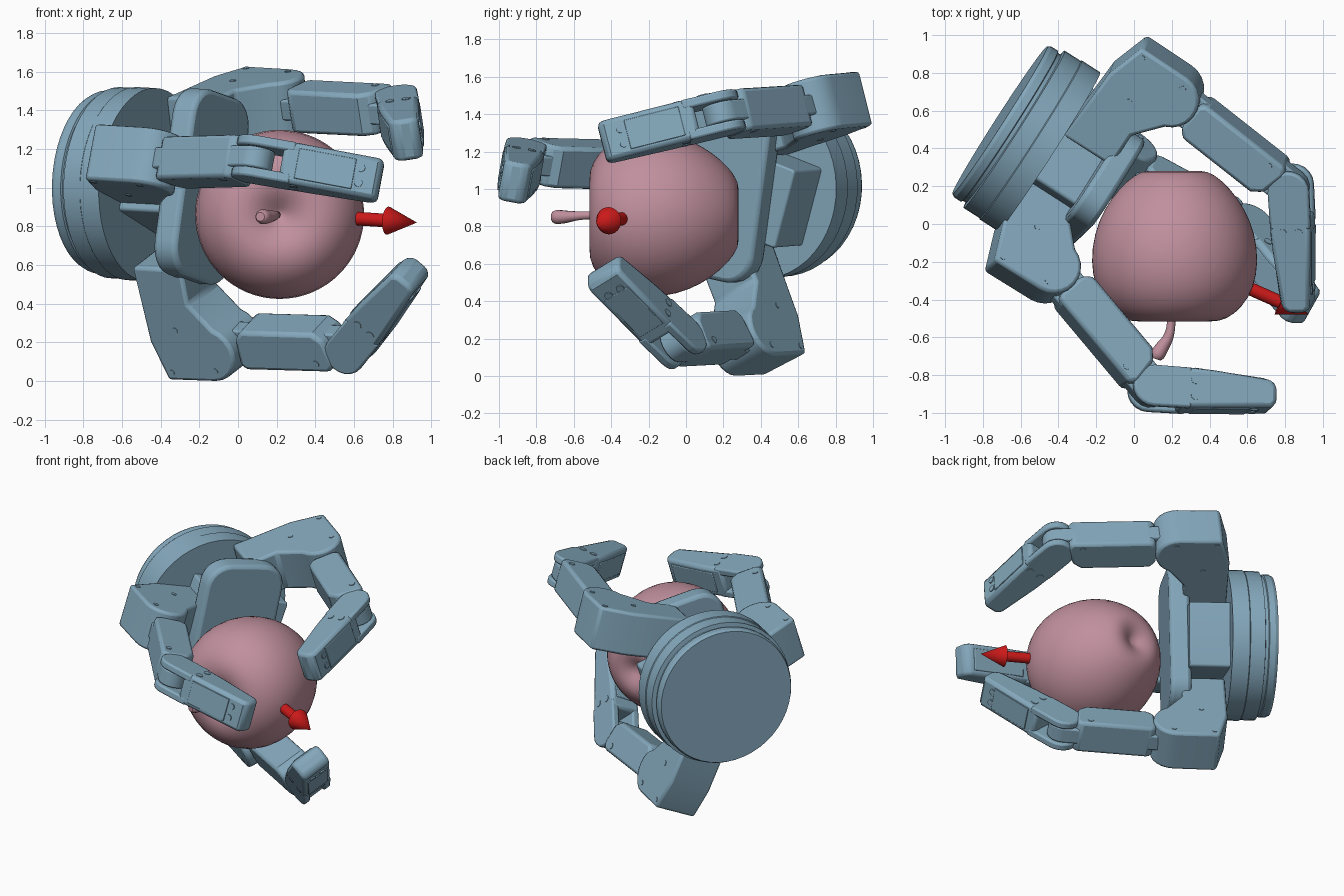
import bpy, bmesh
from math import sin, cos, pi, radians
from mathutils import Vector, Matrix

if "Cube" in bpy.data.objects:
    bpy.data.objects.remove(bpy.data.objects["Cube"])

V = Vector


def material(name, rgb):
    m = bpy.data.materials.new(name)
    m.diffuse_color = (*rgb, 1)
    m.use_nodes = True
    m.node_tree.nodes["Principled BSDF"].inputs["Base Color"].default_value = m.diffuse_color
    return m


BLUE = material("steel_blue", (0.23, 0.39, 0.50))
PINK = material("fruit_pink", (0.53, 0.28, 0.34))
RED = material("arrow_red", (0.6, 0.01, 0.01))


def finish(bm, name, mat, bevel=0.0, angle=35):
    bmesh.ops.recalc_face_normals(bm, faces=bm.faces)
    me = bpy.data.meshes.new(name)
    bm.to_mesh(me)
    bm.free()
    ob = bpy.data.objects.new(name, me)
    bpy.context.collection.objects.link(ob)
    me.materials.append(mat)
    if bevel:
        b = ob.modifiers.new("bevel", 'BEVEL')
        b.width, b.segments, b.limit_method, b.angle_limit = bevel, 2, 'ANGLE', radians(40)
    bpy.ops.object.select_all(action='DESELECT')
    ob.select_set(True)
    bpy.context.view_layer.objects.active = ob
    bpy.ops.object.shade_smooth_by_angle(angle=radians(angle))
    return ob


def prism(name, pts, origin, X, Y, lo, hi, bevel=0.02, mat=BLUE):
    """Extrude a 2D profile in the X/Y plane along X cross Y from lo to hi."""
    Z = X.cross(Y).normalized()
    bm = bmesh.new()
    rings = [[bm.verts.new(origin + X * p + Y * q + Z * k) for p, q in pts] for k in (lo, hi)]
    n = len(pts)
    bm.faces.new(rings[0])
    bm.faces.new(rings[1])
    for i in range(n):
        j = (i + 1) % n
        bm.faces.new((rings[0][i], rings[0][j], rings[1][j], rings[1][i]))
    return finish(bm, name, mat, bevel)


def lathe(name, prof, origin, axis, n, mat, angle=35):
    """Revolve (distance along axis, radius) points; radius 0 closes the end."""
    q = axis.to_track_quat('Z', 'Y')
    bm = bmesh.new()
    rings = []
    for t, r in prof:
        cnt = n if r else 1
        rings.append([bm.verts.new(origin + q @ V((r * cos(2 * pi * i / n), r * sin(2 * pi * i / n), t)))
                      for i in range(cnt)])
    for a, b in zip(rings, rings[1:]):
        for i in range(n):
            j = (i + 1) % n
            vs = [a[i % len(a)], a[j % len(a)], b[j % len(b)], b[i % len(b)]]
            bm.faces.new(list(dict.fromkeys(vs)))
    return finish(bm, name, mat, 0, angle)


def disc(name, centre, axis, r, half):
    return lathe(name, [(-half, 0), (-half, r), (half, r), (half, 0)], centre, axis, 20, BLUE)


def arc(cx, cy, r, a0, a1, n):
    return [(cx + r * cos(radians(a0 + (a1 - a0) * i / n)),
             cy + r * sin(radians(a0 + (a1 - a0) * i / n))) for i in range(n + 1)]


def rounded_rect(w, h, r):
    return (arc(w - r, h - r, r, 0, 90, 6) + arc(r - w, h - r, r, 90, 180, 6)
            + arc(r - w, r - h, r, 180, 270, 6) + arc(w - r, r - h, r, 270, 360, 6))


# Hand frame: D forward, H across the symmetry line, G along the palm
O = V((-0.71, 0.55, 1.03))
D = V((0.84, -0.54, -0.045)).normalized()
side = V((0, 0, 1)).cross(D).normalized()
up = D.cross(side).normalized()
H = side * 0.947 - up * 0.32
G = D.cross(H).normalized()

# Wrist base with stepped rim
lathe("wrist_base", [(0, 0), (0, 0.465), (0.02, 0.475), (0.06, 0.475), (0.065, 0.465), (0.085, 0.465),
                     (0.09, 0.495), (0.19, 0.495), (0.195, 0.5), (0.31, 0.5), (0.31, 0)], O, D, 48, BLUE, 25)
# Palm: the plate is rolled slightly more upright than the body
prism("palm_body", rounded_rect(0.30, 0.22, 0.02), O + H * 0.06, H, G, 0.28, 0.58, 0.01)
roll = Matrix.Rotation(radians(-8), 3, D)
H2, G2 = roll @ H, roll @ G
if abs(G2.z) < abs(G.z):
    H2, G2 = roll.inverted() @ H, roll.inverted() @ G
prism("palm_plate", rounded_rect(0.28, 0.49, 0.16), O - H * 0.015, H2, G2, 0.56, 0.70, 0.025)


def finger(tag, K, J, T):
    K, J, T = V(K), V(J), V(T)
    k, s = (J - K).normalized(), (T - J).normalized()
    w = k.cross(s).normalized()
    # Knuckle housing reaching out of the palm
    e = J - T
    e = (e - D * e.dot(D)).normalized()
    wd = D.cross(e).normalized()
    prof = [(-0.39, -0.47), (-0.37, -0.05), (-0.30, 0.165)] + arc(-0.02, 0.01, 0.15, 88, -70, 10) \
        + [(-0.09, -0.27), (-0.09, -0.47)]
    prism("knuckle_housing_" + tag, prof, K, D, e, -0.15, 0.15, 0.018)
    for sg in (-1, 1):
        for p, q in ((-0.27, 0.12), (-0.2, -0.12), (0.0, 0.1)):
            disc("housing_screw_" + tag, K + D * p + e * q + wd * sg * 0.15, wd, 0.017, 0.004)
    # Proximal link: body, centre tongue
    n = k.cross(w).normalized()
    L = (J - K).length
    box = [(0.16, -0.125), (L - 0.16, -0.125), (L - 0.10, -0.08), (L - 0.07, 0.06), (L - 0.10, 0.1), (0.15, 0.1),
           (0.12, 0.07), (0.12, -0.08)]
    prism("proximal_link_" + tag, box, K, k, n, -0.115, 0.115, 0.022)
    tongue = arc(0, 0, 0.1, 90, 270, 8) + arc(L, 0, 0.095, -90, 90, 8)
    prism("link_tongue_" + tag, tongue, K, k, n, -0.055, 0.055, 0.01)
    # Fingertip with forked hinge, tapering to the end
    n2 = s.cross(w).normalized()
    M = (T - J).length
    tip = [(0.14, -0.11), (0.32, -0.10), (M, -0.065), (M + 0.03, -0.03), (M + 0.03, 0.06),
           (M, 0.085), (0.14, 0.11)]
    prism("fingertip_" + tag, tip, J, s, n2, -0.11, 0.11, 0.028)
    for a, b in ((-0.11, -0.058), (0.058, 0.11)):
        prism("hinge_lug_" + tag, arc(0, 0, 0.11, 90, 270, 10) + [(0.2, -0.105), (0.2, 0.11)],
              J, s, n2, a, b, 0.012)
    # Raised cover on the back and pad on the gripping side
    prism("finger_cover_" + tag, [(0.22, 0.08), (0.52, 0.08), (0.52, 0.097), (0.22, 0.112)],
          J, s, n2, -0.08, 0.08, 0.003)
    prism("finger_pad_" + tag, [(0.22, -0.08), (0.22, -0.112), (M - 0.03, -0.075), (M - 0.03, -0.05)],
          J, s, n2, -0.075, 0.075, 0.006)
    for sg in (-1, 1):
        disc("tip_screw_" + tag, J + s * (M - 0.08) + w * sg * 0.04 + n2 * 0.09, n2, 0.022, 0.006)
        for q in (-0.04, 0.045):
            disc("side_screw_" + tag, J + s * 0.22 + n2 * q + w * sg * 0.11, w, 0.023, 0.004)
        disc("link_screw_" + tag, K + k * (L - 0.17) + n * 0.05 + w * sg * 0.115, w, 0.02, 0.004)


finger("upper", (0.22, 0.67, 1.43), (0.83, 0.19, 1.40), (0.86, -0.42, 1.25))
finger("lower", (-0.06, 0.31, 0.20), (0.59, -0.04, 0.18), (0.88, -0.43, 0.555))
finger("front", (-0.43, -0.25, 1.13), (0.09, -0.87, 1.145), (0.71, -0.905, 1.035))

# Fruit, lying with its stem towards the front
fruit = lathe("fruit", [(-0.42, 0), (-0.445, 0.04), (-0.50, 0.11), (-0.522, 0.19), (-0.505, 0.28), (-0.44, 0.36),
                        (-0.34, 0.422), (-0.2, 0.447), (-0.05, 0.428), (0.08, 0.375), (0.19, 0.295), (0.265, 0.21),
                        (0.288, 0.14), (0.265, 0.07), (0.22, 0)],
              V((0.215, 0, 0.862)), V((0, 1, 0)), 32, PINK, 180)
sub = fruit.modifiers.new("smooth", 'SUBSURF')
sub.levels = sub.render_levels = 1

# Stem
cu = bpy.data.curves.new("stem", 'CURVE')
cu.dimensions, cu.bevel_depth, cu.bevel_resolution, cu.use_fill_caps = '3D', 0.024, 3, True
sp = cu.splines.new('NURBS')
path = [(0.2, -0.4, 0.86, 0.9), (0.2, -0.52, 0.86, 0.9), (0.185, -0.6, 0.855, 1.1),
        (0.15, -0.65, 0.85, 1.5), (0.12, -0.70, 0.85, 1.7), (0.115, -0.715, 0.85, 1.0)]
sp.points.add(len(path) - 1)
for p, (x, y, z, r) in zip(sp.points, path):
    p.co, p.radius = (x, y, z, 1), r
sp.use_endpoint_u, sp.order_u = True, 3
stem = bpy.data.objects.new("stem", cu)
bpy.context.collection.objects.link(stem)
cu.materials.append(PINK)
bpy.ops.object.select_all(action='DESELECT')
stem.select_set(True)
bpy.context.view_layer.objects.active = stem
bpy.ops.object.convert(target='MESH')

# Direction arrow
start, end = V((0.62, -0.345, 0.84)), V((0.925, -0.48, 0.82))
A = (end - start).length
lathe("arrow", [(0, 0), (0, 0.035), (A - 0.165, 0.035), (A - 0.165, 0.073), (A, 0)],
      start, (end - start).normalized(), 24, RED)
